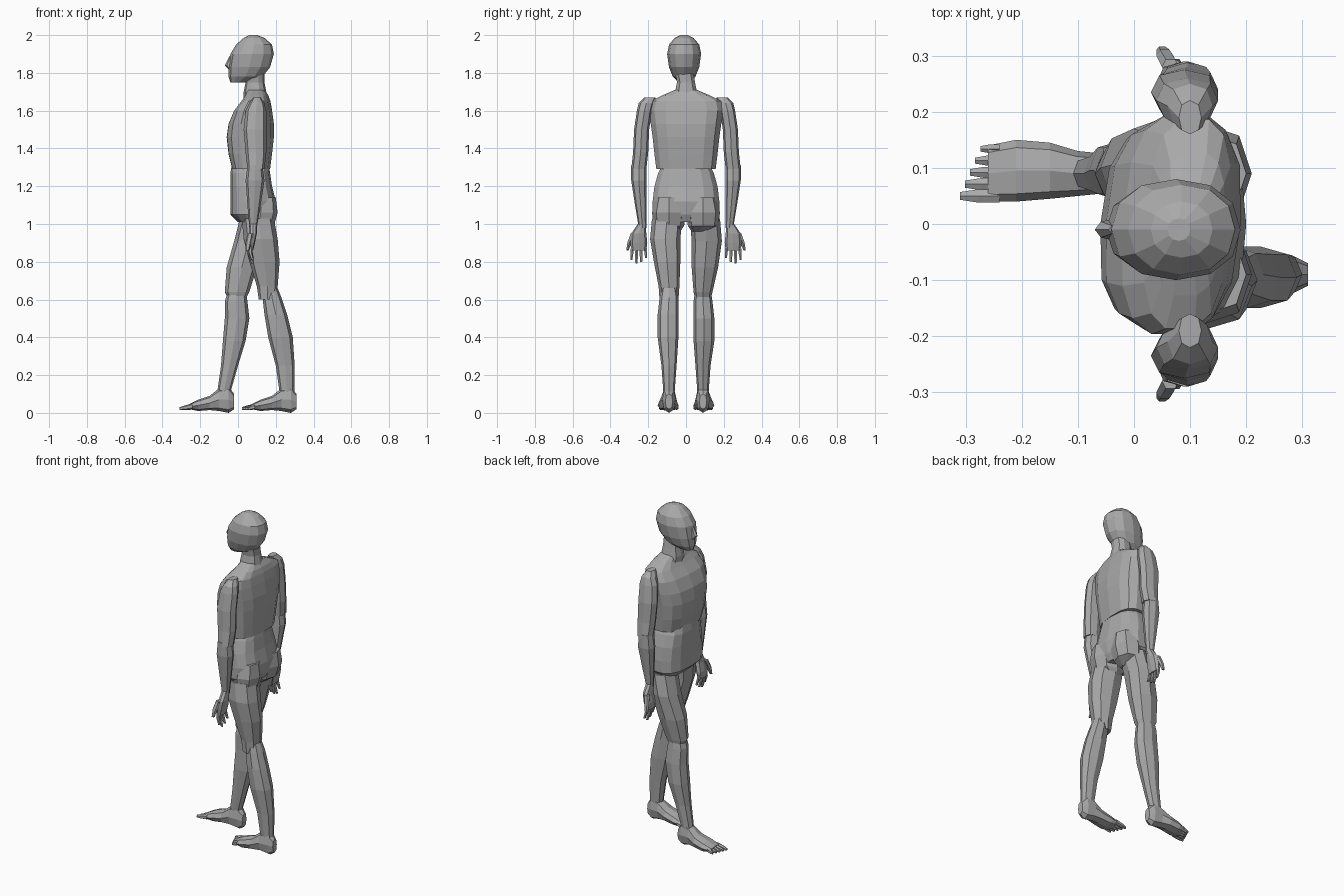
import bpy
import bmesh
import math

cube = bpy.data.objects.get("Cube")
if cube:
    bpy.data.objects.remove(cube, do_unlink=True)

UNIT = 0.01  # all part measures below are in hundredths
GREY = (0.4, 0.4, 0.4, 1.0)

skin = bpy.data.materials.new("plain grey")
skin.use_nodes = True
skin.diffuse_color = GREY
skin.node_tree.nodes["Principled BSDF"].inputs["Base Color"].default_value = GREY


def rounded(value, power):
    """Superellipse version of a sine or cosine."""
    return math.copysign(abs(value) ** (2 / power), value)


def loft(name, rings, sides=8, power=2.4, axis="z", side=1, shift=0, skew=0):
    """Skin closed rings of (position, depth start, depth end, lateral centre, half width)."""
    bm = bmesh.new()
    loops = []
    for along, start, end, centre, half in rings:
        loop = []
        for i in range(sides):
            angle = math.tau * i / sides
            depth = (start + end) / 2 + (end - start) / 2 * rounded(math.cos(angle), power)
            y = side * (centre + half * rounded(math.sin(angle), power))
            x, z = (depth, along) if axis == "z" else (along, depth)
            point = (x + shift + skew * y, y, z)
            loop.append(bm.verts.new([c * UNIT for c in point]))
        loops.append(loop)
    for low, high in zip(loops, loops[1:]):
        for i in range(sides):
            j = (i + 1) % sides
            bm.faces.new((low[i], low[j], high[j], high[i]))
    bm.faces.new(loops[0])
    bm.faces.new(loops[-1])
    bmesh.ops.recalc_face_normals(bm, faces=bm.faces)
    mesh = bpy.data.meshes.new(name)
    bm.to_mesh(mesh)
    bm.free()
    mesh.materials.append(skin)
    obj = bpy.data.objects.new(name, mesh)
    bpy.context.collection.objects.link(obj)
    return obj


# Head, nose and neck, facing -x
loft("head", [
    (175, -4, 4, -1, 3), (178, -5, 13, -1, 6), (183, -5, 17, -1, 8),
    (190, -4, 19, -1, 9), (195, -1, 18, -1, 8), (198.5, 3, 14, -1, 5),
    (200, 6, 10, -1, 2)], sides=12, power=2.2)
loft("nose", [
    (182, -5, -2, -1, 2), (184, -7, -2, -1, 1.6), (189, -4.5, -2, -1, 0.8)], sides=6)
loft("neck", [
    (164, 3, 17, 0, 8), (170, 3, 15, 0, 6), (175, 4, 14, 0, 5),
    (181, 4, 14, -1, 5)], sides=10)

# Torso
loft("chest", [
    (129, -3, 17, 0, 16), (137, -5, 18, 0, 17), (146, -6, 19, 0, 18),
    (153, -5, 19, 0, 19), (160, -2, 18, 0, 20), (165, 2, 17, 0, 19),
    (168, 4, 16, 0, 13), (171, 5, 14, 0, 6)], sides=14, power=2.8, skew=0.07)
loft("pelvis", [
    (101, 0, 17, 0, 15), (105, -4, 19, 0, 18), (112, -4, 20, 0, 18),
    (120, -4, 18, 0, 17), (127, -4, 17, 0, 15), (133, -3, 16, 0, 12)],
    sides=14, power=2.7)

# Paired upper parts, the same on both sides
for label, side in (("left", -1), ("right", 1)):
    loft(label + "_buttock", [
        (96, 7, 14, 7, 4), (99, 3, 19, 9, 8), (106, 3, 21, 9, 9),
        (114, 6, 20, 9, 7)], side=side)
    loft(label + "_upper_arm", [
        (129, 5, 14, 25, 4), (138, 4, 15, 24, 4), (150, 3, 15, 23.5, 4),
        (160, 4, 15, 22, 4), (164, 6, 14, 21, 4), (167, 8, 12, 19, 3)], side=side)
    loft(label + "_forearm", [
        (98, 6, 10, 23, 2), (110, 5, 12, 24, 3), (123, 4, 14, 25, 4),
        (131, 5, 13, 25, 4)], side=side)
    loft(label + "_palm", [
        (86, 5, 8, 25, 4), (90, 5, 9, 25, 4.5), (95, 6, 10, 25, 4),
        (100, 6, 10, 23.5, 2)], side=side)
    for i, tip in enumerate((82, 80, 79, 81)):
        y = 21.7 + 2.2 * i
        spread = 0.4 * (i - 1.5)
        loft(f"{label}_finger_{i}", [
            (tip, 7, 8.4, y + spread, 0.6), (tip + 4, 5.5, 7.5, y + spread / 2, 0.9),
            (88, 5.5, 7.5, y, 1)], sides=6, side=side)
    loft(label + "_thumb", [
        (86, 4, 6, 31, 0.7), (90, 4, 7, 30, 1.2), (95, 5, 8, 28, 1.5)],
        sides=6, side=side)

# Striding legs: the right one leads, the left one trails
loft("right_thigh", [
    (60, -5, 4, 9, 4), (64, -7, 6, 9, 5), (77, -6, 10, 10, 7),
    (91, -2, 13, 11, 8), (103, 1, 16, 10, 8)])
loft("right_shin", [
    (11, -11, -4, 9, 3), (25, -9, 0, 9, 4), (38, -8, 4, 9.5, 5.5),
    (50, -7, 6, 9.5, 5.5), (59, -7, 5, 9, 5), (66, -5, 4, 9, 4)])
loft("left_thigh", [
    (60, 11, 20, 9, 5), (67, 10, 21, 9, 5.5), (80, 6, 22, 10, 7),
    (92, 3, 21, 11, 8), (103, 2, 19, 10, 8)], side=-1)
loft("left_shin", [
    (11, 22, 30, 9, 3), (25, 20, 30, 9, 4), (40, 16, 29, 9.5, 5.5),
    (52, 14, 26, 9.5, 5.5), (61, 13, 23, 9, 5), (66, 14, 21, 9, 4)], side=-1)

# Feet with separate toes
for label, side, shift in (("left", -1, 0), ("right", 1, -33)):
    loft(label + "_foot", [
        (7, 2, 4.5, 9, 5), (12, 1, 7, 9.5, 5.5), (18, 1.5, 9, 9.5, 5),
        (23, 1, 13, 9, 4), (28, 0, 14, 9, 3.5), (31, 2, 10, 9, 2)],
        axis="x", side=side, shift=shift)
    for i in range(5):
        y = 5 + 2.1 * i
        size = 1.3 - 0.1 * i
        loft(f"{label}_toe_{i}", [
            (2 + i * 0.9, 1.5, 3, y, size * 0.6), (5 + i * 0.6, 1.5, 4, y, size),
            (9, 2, 5, y, size)], sides=6, axis="x", side=side, shift=shift)
